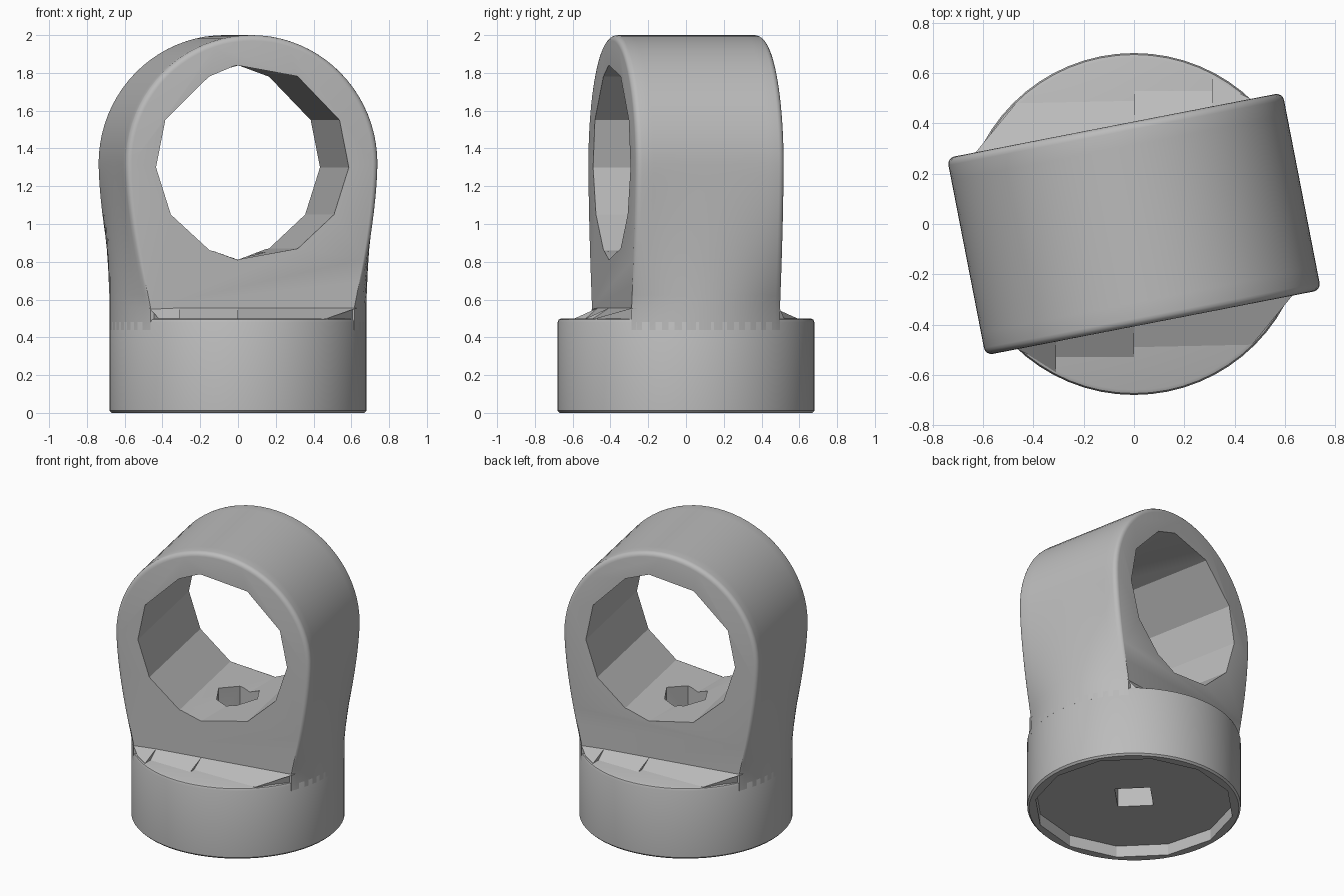
import bpy, bmesh
from math import sin, cos, pi, radians, sqrt
from mathutils import Matrix

if "Cube" in bpy.data.objects:
    bpy.data.objects.remove(bpy.data.objects["Cube"])

TURN = Matrix.Rotation(radians(11), 4, 'Z')
R, HALF, ROUND = 0.68, 0.4, 0.03
ARCH_Z, FOOT_Z = 1.32, 0.56

grey = bpy.data.materials.new("plain grey")
grey.use_nodes = True
grey.diffuse_color = (0.5, 0.5, 0.5, 1)
grey.node_tree.nodes["Principled BSDF"].inputs["Base Color"].default_value = (0.5, 0.5, 0.5, 1)


def make(name, bm, matrix=Matrix()):
    bmesh.ops.recalc_face_normals(bm, faces=bm.faces)
    me = bpy.data.meshes.new(name)
    bm.transform(matrix)
    bm.to_mesh(me)
    bm.free()
    ob = bpy.data.objects.new(name, me)
    me.materials.append(grey)
    bpy.context.collection.objects.link(ob)
    return ob


def loft(name, rings, matrix=Matrix()):
    """Closed solid through rings with equal point counts."""
    bm = bmesh.new()
    rows = [[bm.verts.new(p) for p in ring] for ring in rings]
    n = len(rows[0])
    for a, b in zip(rows, rows[1:]):
        for i in range(n):
            j = (i + 1) % n
            bm.faces.new((a[i], a[j], b[j], b[i]))
    bm.faces.new(rows[0])
    bm.faces.new(rows[-1])
    return make(name, bm, matrix)


def circle(r, z, n):
    return [(r * cos(2 * pi * i / n), r * sin(2 * pi * i / n), z) for i in range(n)]


def cut(ob, cutters):
    bpy.context.view_layer.objects.active = ob
    for c in cutters:
        m = ob.modifiers.new("cut", 'BOOLEAN')
        m.operation, m.solver, m.object = 'DIFFERENCE', 'EXACT', c
        bpy.ops.object.modifier_apply(modifier=m.name)


def smooth(ob):
    ob.data.shade_smooth()
    ob.data.set_sharp_from_angle(angle=radians(25))


def outline(y, inset):
    """Arch outline at depth y: round at the foot, straight sided at the eye."""
    right = []
    for i in range(13):
        u = i / 12
        t = 1 - (1 - u) ** 1.6
        x = sqrt(R * R - y * y) * (1 - t) + R * t - inset * t
        right.append((x, y, FOOT_Z + (ARCH_Z - FOOT_Z) * u))
    right.insert(0, (right[0][0], y, 0.44))
    r = R - inset
    arc = [(r * cos(pi * i / 40), y, ARCH_Z + r * sin(pi * i / 40)) for i in range(1, 40)]
    return right + arc + [(-x, y, z) for x, y, z in reversed(right)]


# Eye body: slices from front to back with rounded rims
rim = [(HALF - ROUND * (1 - sin(a)), ROUND * (1 - cos(a)))
       for a in (pi / 2 * k / 4 for k in range(5))]
front = [(-y, d) for y, d in reversed(rim)]
middle = [((HALF - ROUND) * k / 6, 0) for k in range(-5, 6)]
eye_body = loft("eye_body", [outline(y, d) for y, d in front + middle + rim], TURN)


# Twelve-sided bore whose crown leans across the depth
def bore(y):
    lean = 0.2 * y
    return [(0.52, y, 1.3), (0.47, y, 1.55), (0.245, y, 1.78), (lean, y, 1.84),
            (-0.235, y, 1.78), (-0.47, y, 1.55), (-0.52, y, 1.3), (-0.44, y, 1.05),
            (-0.23, y, 0.86), (lean, y, 0.81), (0.245, y, 0.87), (0.44, y, 1.05)]


bore_cutter = loft("bore_cutter", [bore(-0.45), bore(0.45)], TURN)

# Round base with softened edges
base = loft("base", [circle(r, z, 64) for r, z in
                     ((R - 0.012, 0), (R, 0.012), (R, 0.48), (R - 0.006, 0.494), (R - 0.02, 0.5))])

# Shallow recess under the base and a shaft up into the bore
recess_cutter = loft("recess_cutter", [circle(0.635, -0.1, 12), circle(0.635, 0.08, 12)])
shaft_cutter = loft("shaft_cutter", [circle(0.16, -0.1, 4), circle(0.16, 0.65, 4)])
socket_cutter = loft("socket_cutter", [circle(0.15, 0.64, 6), circle(0.15, 1.0, 6)])

cut(eye_body, [bore_cutter, shaft_cutter, socket_cutter])
cut(base, [recess_cutter, shaft_cutter])
for c in (bore_cutter, recess_cutter, shaft_cutter, socket_cutter):
    bpy.data.objects.remove(c)
smooth(eye_body)
smooth(base)

# Sloping fillets between the base and both flat faces: (top, foot) at each end
fillets = {
    "long": [((0.63, -0.285), (0.47, -0.48)), ((0, -0.408), (0, -0.49))],
    "middle": [((0, -0.408), (0, -0.53)), ((-0.31, -0.468), (-0.31, -0.53))],
    "short": [((-0.31, -0.468), (-0.31, -0.59)), ((-0.47, -0.495), (-0.42, -0.52))],
}
for side, angle in (("front", 0), ("back", pi)):
    for name, ends in fillets.items():
        rings = [[(*top, 0.555), (*foot, 0.5), (*foot, 0.48), (top[0], top[1] + 0.03, 0.48),
                  (top[0], top[1] + 0.03, 0.555)] for top, foot in ends]
        loft(f"{side}_{name}_fillet", rings, Matrix.Rotation(angle, 4, 'Z'))
